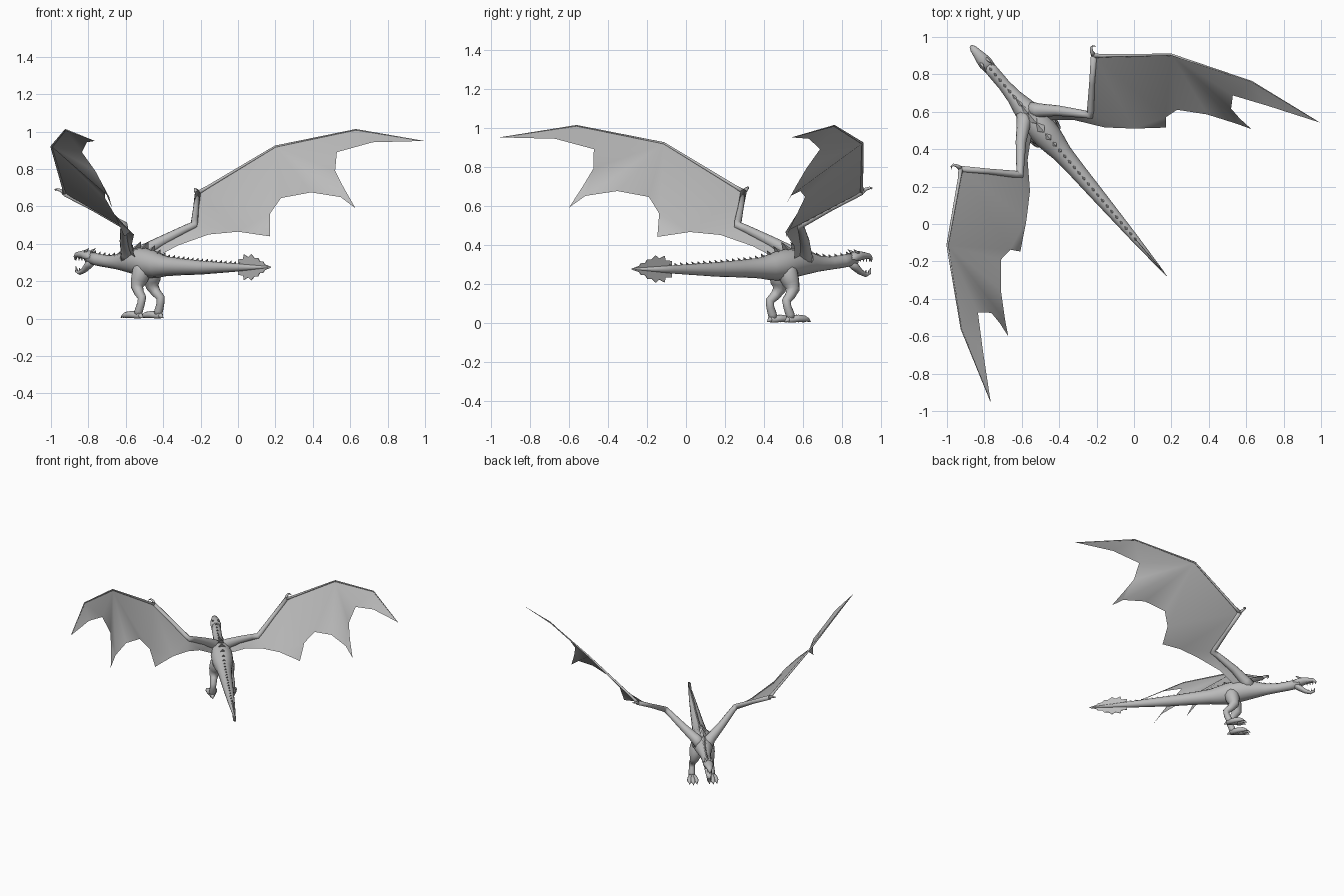
import bpy, bmesh, math
from mathutils import Vector

cube = bpy.data.objects.get("Cube")
if cube:
    bpy.data.objects.remove(cube)

GREY = (0.5, 0.5, 0.5, 1)
mat = bpy.data.materials.new("stone_grey")
mat.use_nodes = True
mat.diffuse_color = GREY
mat.node_tree.nodes["Principled BSDF"].inputs["Base Color"].default_value = GREY
mat.node_tree.nodes["Principled BSDF"].inputs["Roughness"].default_value = 0.7


def finish(name, bm, smooth=True, mirror=False):
    """Turn a bmesh into an object; local +y runs to the head, x is sideways."""
    bmesh.ops.recalc_face_normals(bm, faces=bm.faces)
    mesh = bpy.data.meshes.new(name)
    bm.to_mesh(mesh)
    bm.free()
    mesh.materials.append(mat)
    for p in mesh.polygons:
        p.use_smooth = smooth
    ob = bpy.data.objects.new(name, mesh)
    bpy.context.collection.objects.link(ob)
    ob.location = (-0.551, 0.575, 0)
    ob.rotation_euler.z = math.radians(40.4)
    if mirror:
        ob.modifiers.new("mirror", 'MIRROR').use_mirror_merge = False


def tube(bm, pts, sides=12, squash=1.0):
    """Loft rings of given radius along a path of (x, y, z, r)."""
    path = [Vector(p[:3]) for p in pts]
    rings, side, old = [], None, None
    for i, p in enumerate(path):
        t = (path[min(i + 1, len(path) - 1)] - path[max(i - 1, 0)]).normalized()
        if side is None:
            ref = Vector((1, 0, 0)) if abs(t.x) < 0.8 else Vector((0, 1, 0))
            side = (ref - t * ref.dot(t)).normalized()
        else:
            side = old.rotation_difference(t) @ side
        old, up = t, t.cross(side)
        ring = []
        for k in range(sides):
            a = math.tau * k / sides
            d = side * math.cos(a) + up * math.sin(a) * squash
            ring.append(bm.verts.new(p + d * pts[i][3]))
        rings.append(ring)
    for a, b in zip(rings, rings[1:]):
        for k in range(sides):
            n = (k + 1) % sides
            bm.faces.new((a[k], a[n], b[n], b[k]))
    bm.faces.new(rings[0])
    bm.faces.new(rings[-1])


def tube_part(name, pts, mirror=False, sides=12, squash=1.0):
    bm = bmesh.new()
    tube(bm, pts, sides, squash)
    finish(name, bm, True, mirror)


# Neck, trunk and tail as one lofted body (y, z, radius)
spine = [(0.38, 0.328, 0.033), (0.30, 0.314, 0.033), (0.22, 0.305, 0.033), (0.14, 0.303, 0.041),
         (0.07, 0.306, 0.057), (0, 0.307, 0.07), (-0.07, 0.302, 0.077), (-0.14, 0.291, 0.075),
         (-0.2, 0.283, 0.065), (-0.26, 0.28, 0.053), (-0.38, 0.277, 0.045), (-0.55, 0.273, 0.037),
         (-0.85, 0.273, 0.021), (-1.1, 0.276, 0.004)]
tube_part("body", [(0, y, z, r) for y, z, r in spine], sides=16)

# Head with open jaws
tube_part("upper_jaw", [(0, .33, .322, .032), (0, .375, .335, .038), (0, .41, .343, .033),
                        (0, .45, .343, .024), (0, .475, .341, .019), (0, .491, .33, .011),
                        (0, .493, .312, .002)], squash=0.75)
tube_part("lower_jaw", [(0, .345, .315, .028), (0, .385, .285, .025), (0, .42, .259, .018),
                        (0, .455, .245, .014), (0, .48, .254, .01), (0, .488, .28, .002)], squash=0.8)
tube_part("head_spike", [(.018, .39, .354, .009), (.022, .37, .366, .006), (.024, .352, .376, .001)], True, 6)

# Teeth
bm = bmesh.new()
for i in range(3):
    y = 0.43 + i * 0.02
    tube(bm, [(.012, y, .327, .004), (.012, y, .311, .0008)], 5)
    tube(bm, [(.01, y - .005, .255, .004), (.01, y - .003, .271, .0008)], 5)
finish("teeth", bm, False, True)


def back_height(y):
    for (y1, z1, r1), (y0, z0, r0) in zip(spine, spine[1:]):
        if y0 <= y <= y1:
            f = (y - y0) / (y1 - y0)
            return z0 + r0 + (z1 + r1 - z0 - r0) * f


# Row of leaf-shaped spikes down the back, largest over the shoulders
bm = bmesh.new()
y = 0.34
while y > -0.86:
    size = 0.014 + 0.022 * math.exp(-((y + 0.03) / 0.13) ** 2)
    z = back_height(y) - 0.004
    front = bm.verts.new((0, y + size, z))
    left = bm.verts.new((-size * .75, y - size * .4, z - .004))
    right = bm.verts.new((size * .75, y - size * .4, z - .004))
    tip = bm.verts.new((0, y - size * 1.3, z + size * 1.15))
    for f in ((front, left, tip), (front, tip, right), (left, right, tip), (front, right, left)):
        bm.faces.new(f)
    y -= size * 1.2 + 0.022
finish("back_spikes", bm, False)

# Jagged upright fin at the tail end (y, half height)
fin = [(-.87, .012), (-.852, .042), (-.893, .044), (-.9, .068), (-.935, .054), (-.96, .07),
       (-.985, .05), (-1.015, .05), (-1.03, .032), (-1.06, .029), (-1.07, .016), (-1.12, .002)]
bm = bmesh.new()
for s in (1, -1):
    edge = [(a, h * s) for a, h in fin]
    for (a, h), (b, k) in zip(edge, edge[1:]):
        quads = []
        for x in (-.002, .002):
            quads.append([bm.verts.new((x, q, .275 + w)) for q, w in ((a, 0), (a, h), (b, k), (b, 0))])
        bm.faces.new(quads[0])
        bm.faces.new(quads[1])
        bm.faces.new((quads[0][1], quads[0][2], quads[1][2], quads[1][1]))
finish("tail_fin", bm, False)

# Legs, toes and claws
tube_part("leg", [(.022, -.105, .29, .045), (.035, -.098, .25, .052), (.046, -.088, .205, .045),
                  (.054, -.08, .17, .034), (.06, -.105, .138, .026), (.065, -.135, .112, .023),
                  (.068, -.13, .08, .021), (.07, -.115, .045, .023), (.07, -.105, .018, .022)], True)
bm = bmesh.new()
for spread in (-.024, 0, .024):
    reach = -.004 if spread else 0.008
    tube(bm, [(.07, -.125, .018, .018), (.07 + spread * .7, -.07, .022, .019),
              (.07 + spread, reach - .03, .019, .017), (.07 + spread * 1.05, reach - .012, .016, .01),
              (.07 + spread * 1.1, reach + .008, .004, .001)], 8)
tube(bm, [(.07, -.105, .018, .018), (.07, -.13, .016, .014), (.07, -.15, .005, .002)], 8)
for v in bm.verts:
    v.co.z = max(v.co.z, 0)
finish("foot", bm, True, True)

# Wing skeleton joints
shoulder, elbow, wrist = (.05, .0, .355), (.247, -.2, .5), (.467, .03, .67)
knuckle, bend, tip = (.786, -.235, .92), (1.02, -.624, 1.01), (1.154, -1.024, .95)
tube_part("wing_arm", [(.02, .03, .32, .045), shoulder + (.038,), (.13, -.07, .415, .028),
                       (.22, -.17, .483, .021), elbow + (.021,), (.265, -.18, .515, .019),
                       (.36, -.08, .59, .015), wrist + (.016,)], True)
tube_part("wing_finger", [wrist + (.014,), (.5, .0, .698, .009), knuckle + (.006,),
                          bend + (.004,), tip + (.001,)], True, 8)
tube_part("wrist_claw", [wrist + (.014,), (.472, .055, .685, .009), (.484, .072, .691, .007),
                         (.497, .073, .69, .004), (.508, .06, .684, .001)], True, 8)

# Wing membrane: a nearly flat sheet whose two scallop points fold slightly out
trail = [(.06, -.075, .32), (.164, -.165, .392), (.262, -.3, .45), (.378, -.407, .465),
         (.511, -.513, .44), (.546, -.471, .56), (.618, -.479, .645), (.724, -.602, .675),
         (.812, -.742, .65), (.854, -.816, .59), (.843, -.732, .70), (.842, -.662, .79),
         (.895, -.614, .89), (1.004, -.782, .943), tip]
bm = bmesh.new()
S, E, W, K, B = [bm.verts.new(p) for p in (shoulder, elbow, wrist, knuckle, bend)]
T = [bm.verts.new(p) for p in trail]
for hub, first, last in ((S, 0, 1), (E, 1, 3), (K, 5, 8), (K, 11, 12), (B, 12, 14)):
    for i in range(first, last):
        bm.faces.new((hub, T[i + 1], T[i]))
for f in ((S, E, T[1]), (E, W, T[3]), (W, T[5], T[3]), (T[3], T[5], T[4]), (W, K, T[5]),
          (K, T[11], T[8]), (T[8], T[11], T[10]), (T[8], T[10], T[9]), (K, B, T[12])):
    bm.faces.new(f)
finish("wing_membrane", bm, True, True)
